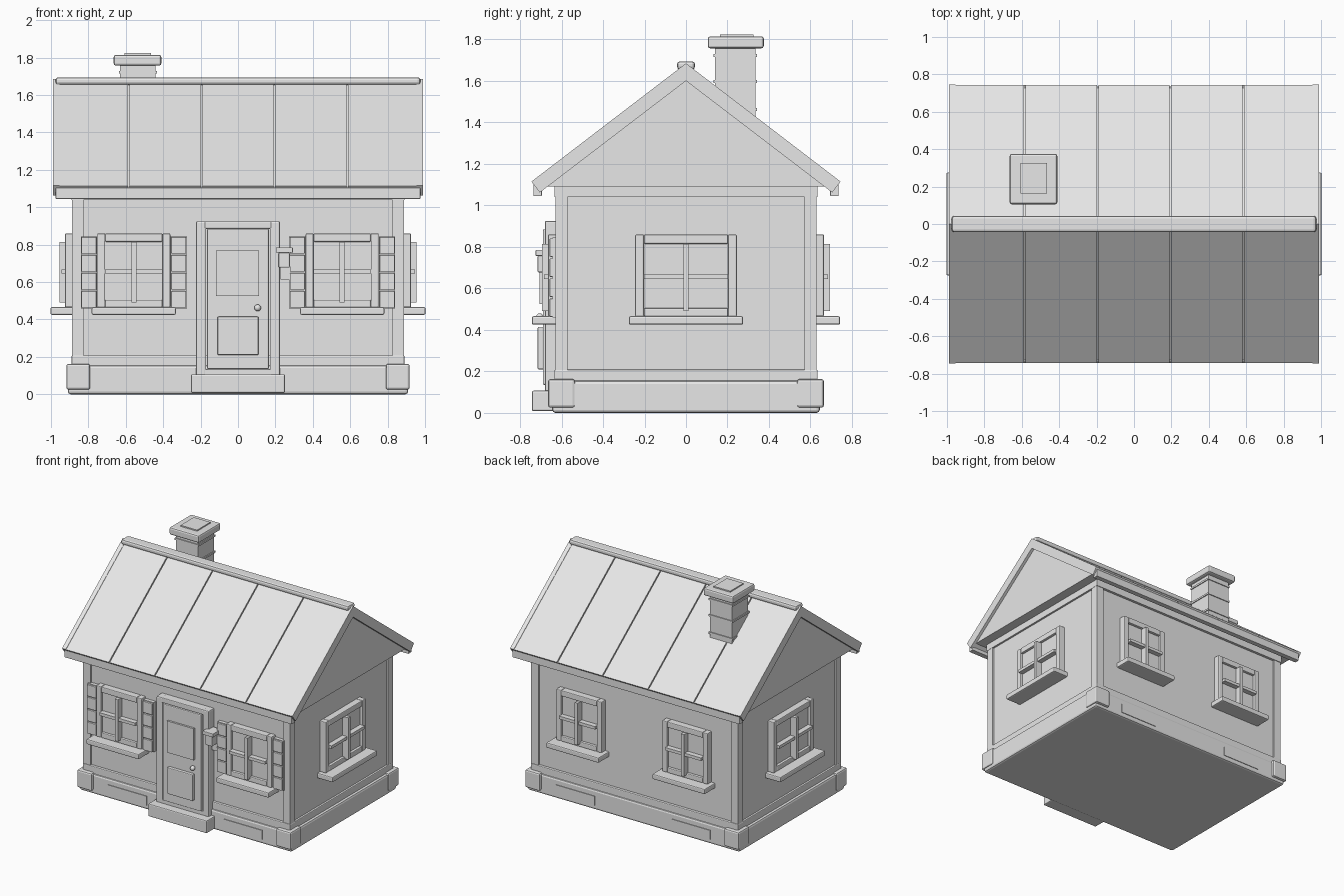
import bpy, bmesh
from mathutils import Vector

old = bpy.data.objects.get("Cube")
if old:
    bpy.data.objects.remove(old, do_unlink=True)

GREY = (0.8, 0.8, 0.8, 1.0)
mat = bpy.data.materials.new("plain grey")
mat.use_nodes = True
mat.diffuse_color = GREY
mat.node_tree.nodes["Principled BSDF"].inputs["Base Color"].default_value = GREY


def finish(name, bm, bevel=0.0):
    bmesh.ops.recalc_face_normals(bm, faces=bm.faces)
    mesh = bpy.data.meshes.new(name)
    bm.to_mesh(mesh)
    bm.free()
    mesh.materials.append(mat)
    obj = bpy.data.objects.new(name, mesh)
    bpy.context.collection.objects.link(obj)
    if bevel:
        mod = obj.modifiers.new("soft_edge", "BEVEL")
        mod.width = bevel
        mod.segments = 2
    return obj


def box(name, x, y, z, bevel=0.0):
    """Box from three (low, high) ranges."""
    bm = bmesh.new()
    bmesh.ops.create_cube(bm, size=1)
    for v in bm.verts:
        v.co = Vector([(a + b) / 2 + c * abs(b - a) for c, (a, b) in zip(v.co, (x, y, z))])
    return finish(name, bm, bevel)


def prism(name, profile, x0, x1):
    """Extrude a (y, z) profile along x."""
    bm = bmesh.new()
    face = bm.faces.new([bm.verts.new((x0, y, z)) for y, z in profile])
    ext = bmesh.ops.extrude_face_region(bm, geom=[face])
    bmesh.ops.translate(bm, vec=(x1 - x0, 0, 0),
                        verts=[g for g in ext["geom"] if isinstance(g, bmesh.types.BMVert)])
    return finish(name, bm)


WALL_X, WALL_Y = 0.875, 0.615


def on_wall(side, name, u, d, z, bevel=0.0):
    """Box on a wall: u runs along it, d is the distance out from the wall face."""
    s = -1 if side in ("front", "left") else 1
    if side in ("front", "back"):
        return box(f"{side}_{name}", u, (s * (WALL_Y + d[0]), s * (WALL_Y + d[1])), z, bevel)
    return box(f"{side}_{name}", (s * (WALL_X + d[0]), s * (WALL_X + d[1])), u, z, bevel)


def window(side, c, half, label):
    def part(name, u0, u1, d, z, bevel=0.0):
        on_wall(side, f"{label}_{name}", (c + u0, c + u1), d, z, bevel)
    bar = 0.042
    for s, end in ((-1, "a"), (1, "b")):
        part("frame_post_" + end, s * half, s * (half - bar), (-0.02, 0.05), (0.465, 0.86), 0.006)
    inner = half - bar
    part("frame_head", -inner, inner, (-0.02, 0.05), (0.815, 0.86), 0.006)
    part("frame_foot", -inner, inner, (-0.02, 0.05), (0.465, 0.505), 0.006)
    part("glass", -inner, inner, (-0.02, 0.03), (0.5, 0.82))
    part("upright_bar", -0.013, 0.013, (0.02, 0.08), (0.49, 0.815))
    part("cross_bar", -inner, inner, (0.02, 0.07), (0.645, 0.668))
    part("sill", -half - 0.03, half + 0.03, (-0.02, 0.128), (0.425, 0.466), 0.008)


# Foundation, skirting and walls
box("foundation", (-0.91, 0.91), (-0.645, 0.645), (0, 0.155), 0.015)
box("skirting", (-0.89, 0.89), (-0.635, 0.635), (0.14, 0.208), 0.006)
box("walls", (-WALL_X, WALL_X), (-WALL_Y, WALL_Y), (0.15, 1.12))
box("wall_top_trim", (-0.89, 0.89), (-0.635, 0.635), (1.04, 1.092))
for sx in (-1, 1):
    for sy in (-1, 1):
        box("corner_post", (sx * 0.825, sx * 0.888), (sy * 0.57, sy * 0.63), (0.2, 1.05))
        box("corner_stone", (sx * 0.79, sx * 0.918), (sy * 0.535, sy * 0.665), (0.025, 0.163), 0.012)
        box("foundation_panel", (sx * 0.33, sx * 0.66), (sy * 0.64, sy * 0.65), (0.035, 0.107))

# Windows and shutters
for s, label in ((-1, "right_window"), (1, "left_window")):
    window("front", s * 0.557, 0.195, label)
    window("back", s * 0.455, 0.195, label)
    for off in (-0.24, 0.24):
        c = s * 0.557 + off
        on_wall("front", "shutter_back", (c - 0.043, c + 0.043), (-0.01, 0.028), (0.46, 0.845))
        for i in range(4):
            z = 0.463 + i * 0.0965
            on_wall("front", "shutter_slat", (c - 0.04, c + 0.04), (0.02, 0.042), (z, z + 0.088), 0.003)
for side in ("left", "right"):
    window(side, 0, 0.245, "window")

# Door with frame, panels, knob and step
for s in (-1, 1):
    on_wall("front", "door_frame_post", (s * 0.17, s * 0.225), (-0.02, 0.065), (0.1, 0.925), 0.008)
on_wall("front", "door_frame_head", (-0.18, 0.18), (-0.02, 0.065), (0.885, 0.925), 0.006)
on_wall("front", "door_frame_foot", (-0.18, 0.18), (-0.02, 0.065), (0.1, 0.135), 0.004)
on_wall("front", "door_leaf", (-0.165, 0.165), (-0.02, 0.075), (0.135, 0.885), 0.006)
on_wall("front", "door_upper_panel", (-0.117, 0.113), (0.07, 0.09), (0.525, 0.77))
on_wall("front", "door_lower_panel", (-0.11, 0.11), (0.07, 0.1), (0.21, 0.415), 0.006)
box("door_step", (-0.252, 0.252), (-0.743, -0.62), (0.008, 0.107), 0.008)
bm = bmesh.new()
bmesh.ops.create_uvsphere(bm, u_segments=16, v_segments=10, radius=0.018)
bmesh.ops.translate(bm, verts=bm.verts, vec=(0.105, -0.705, 0.462))
knob = finish("door_knob", bm)
for p in knob.data.polygons:
    p.use_smooth = True

# Wall lamp beside the door
on_wall("front", "lamp_plate", (0.228, 0.272), (-0.01, 0.03), (0.615, 0.78))
on_wall("front", "lamp_body", (0.217, 0.277), (0.03, 0.1), (0.677, 0.758), 0.006)
on_wall("front", "lamp_hood", (0.203, 0.293), (0.01, 0.11), (0.757, 0.785), 0.003)

# Roof: slope layers, verge boards, fascias and gable block
SLOPE, EAVE, PEAK = 0.765, 0.745, 1.685


def layer(name, s, top, bottom, x0, x1):
    """Slab on slope s between two depths below the roof surface."""
    def eave(d):
        return s * (EAVE - 0.6 * d), PEAK - SLOPE * EAVE - 0.79 * d
    ridge = [(0, PEAK - d * 1.26) for d in (top, bottom)]
    prism(name, [ridge[0], eave(top), eave(bottom), ridge[1]], x0, x1)


prism("gable_block", [(0, 1.625), (0.69, 1.092), (-0.69, 1.092)], -0.965, 0.965)
for s, side in ((-1, "front"), (1, "back")):
    layer(side + "_roof_deck", s, 0.014, 0.065, -0.96, 0.96)
    for i in range(5):
        x = -0.975 + i * 0.39
        layer(side + "_roof_panel", s, 0.003, 0.03,
              max(x + 0.004, -0.955), min(x + 0.386, 0.955))
    for sx in (-1, 1):
        layer(side + "_verge_board", s, 0.0, 0.067, sx * 0.955, sx * 0.988)
    box(side + "_fascia", (-0.975, 0.975), (s * 0.695, s * 0.735), (1.045, 1.112), 0.003)
box("ridge_cap", (-0.975, 0.975), (-0.043, 0.043), (1.655, 1.695), 0.014)

# Chimney
box("chimney_stack", (-0.63, -0.44), (0.14, 0.335), (1.35, 1.77))
for z in (1.455, 1.59, 1.715):
    box("chimney_band", (-0.637, -0.433), (0.133, 0.342), (z, z + 0.014))
box("chimney_cap", (-0.665, -0.41), (0.105, 0.375), (1.757, 1.815), 0.012)
box("chimney_top", (-0.607, -0.465), (0.163, 0.325), (1.8, 1.824))
